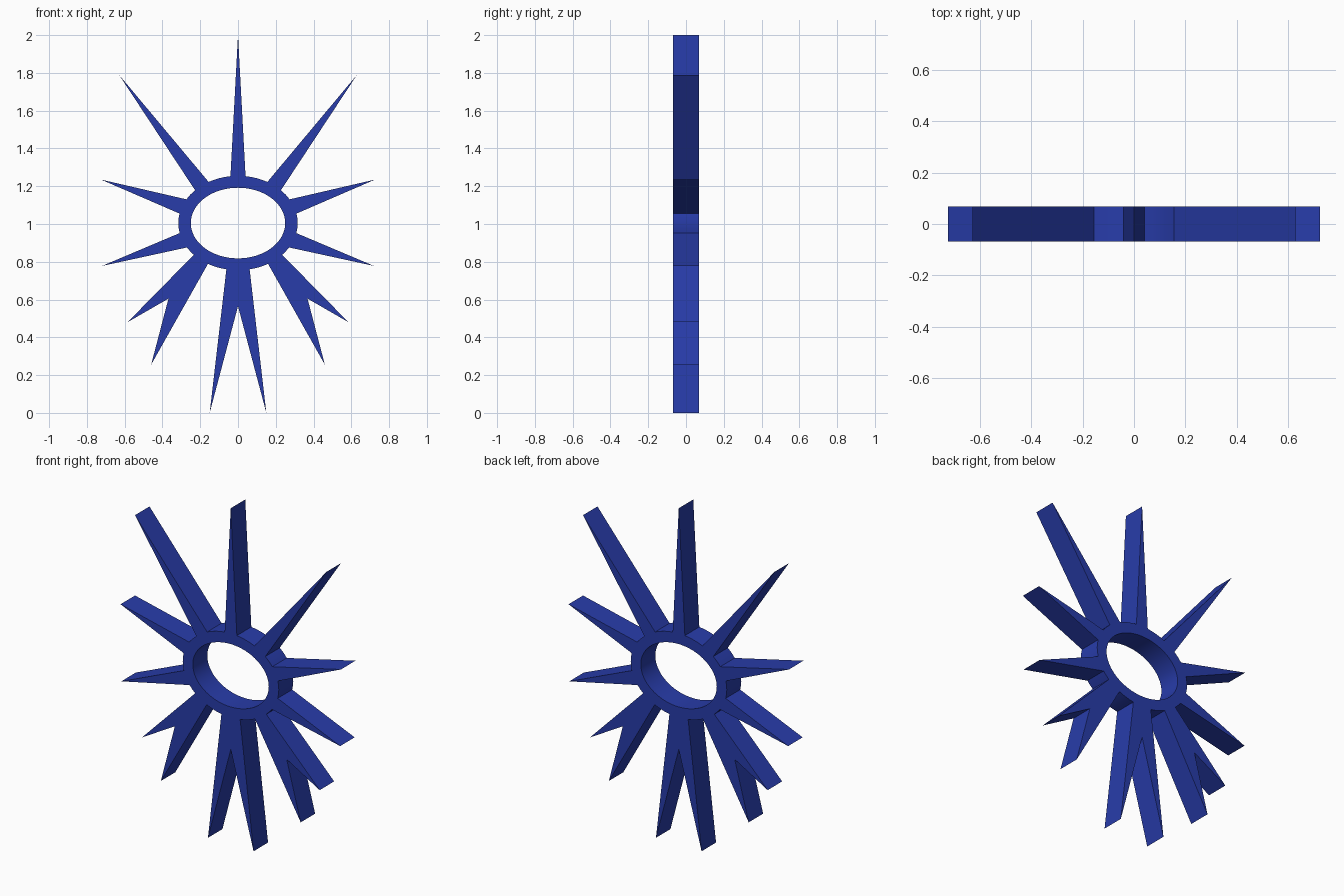
import bpy, math

if "Cube" in bpy.data.objects:
    bpy.data.objects.remove(bpy.data.objects["Cube"])

CZ, RX, RZ = 1.005, 0.316, 0.25      # ring centre and outer radii
HALF = 0.068                          # half thickness

blue = bpy.data.materials.new("royal blue")
blue.diffuse_color = (0.021, 0.045, 0.40, 1)
blue.use_nodes = True
blue.node_tree.nodes["Principled BSDF"].inputs["Base Color"].default_value = blue.diffuse_color


def param(x, z):
    return math.atan2((z - CZ) / RZ, x / RX)


def arc(a, b):
    """Short run of rim points between two spike bases."""
    t0, t1 = param(*a), param(*b)
    n = max(2, int(abs(t1 - t0) / 0.09))
    return [(RX * math.cos(t0 + (t1 - t0) * i / n),
             CZ + RZ * math.sin(t0 + (t1 - t0) * i / n)) for i in range(n + 1)]


# Right-hand rays: base point, outer points, base point (clockwise from the top)
rays = [
    [(0.155, 1.222), (0.63, 1.79), (0.226, 1.178)],
    [(0.272, 1.13), (0.725, 1.235), (0.308, 1.055)],
    [(0.308, 0.952), (0.72, 0.778), (0.272, 0.875)],
    [(0.238, 0.834), (0.585, 0.48), (0.368, 0.605), (0.46, 0.255), (0.162, 0.785)],
]

# Right half of the outline, from top tip to bottom notch
half = [(0, 2.0)]
last = (0.04, 1.253)
for ray in rays:
    half += arc(last, ray[0]) + ray[1:-1]
    last = ray[-1]
half += arc(last, (0.062, 0.758)) + [(0.15, 0.0), (0, 0.565)]
outline = half + [(-x, z) for x, z in reversed(half[1:-1])]

hole = [(0.25 * math.cos(math.tau * i / 64), CZ + 0.187 * math.sin(math.tau * i / 64))
        for i in range(64)]

# Extruded flat curve with the oval opening
curve = bpy.data.curves.new("starburst_profile", 'CURVE')
curve.dimensions = '2D'
curve.fill_mode = 'BOTH'
curve.extrude = HALF
for pts in (outline, hole):
    s = curve.splines.new('POLY')
    s.points.add(len(pts) - 1)
    for p, (x, z) in zip(s.points, pts):
        p.co = (x, z, 0, 1)
    s.use_cyclic_u = True
curve.materials.append(blue)
star = bpy.data.objects.new("starburst_ring", curve)
bpy.context.collection.objects.link(star)
star.rotation_euler = (math.pi / 2, 0, 0)
star.select_set(True)
bpy.context.view_layer.objects.active = star
bpy.ops.object.convert(target='MESH')
star = bpy.context.view_layer.objects.active

# Weld the caps to the walls and keep the edges crisp
bpy.ops.object.mode_set(mode='EDIT')
bpy.ops.mesh.select_all(action='SELECT')
bpy.ops.mesh.remove_doubles(threshold=0.0005)
bpy.ops.mesh.normals_make_consistent(inside=False)
bpy.ops.object.mode_set(mode='OBJECT')
bpy.ops.object.shade_smooth_by_angle(angle=math.radians(30))
